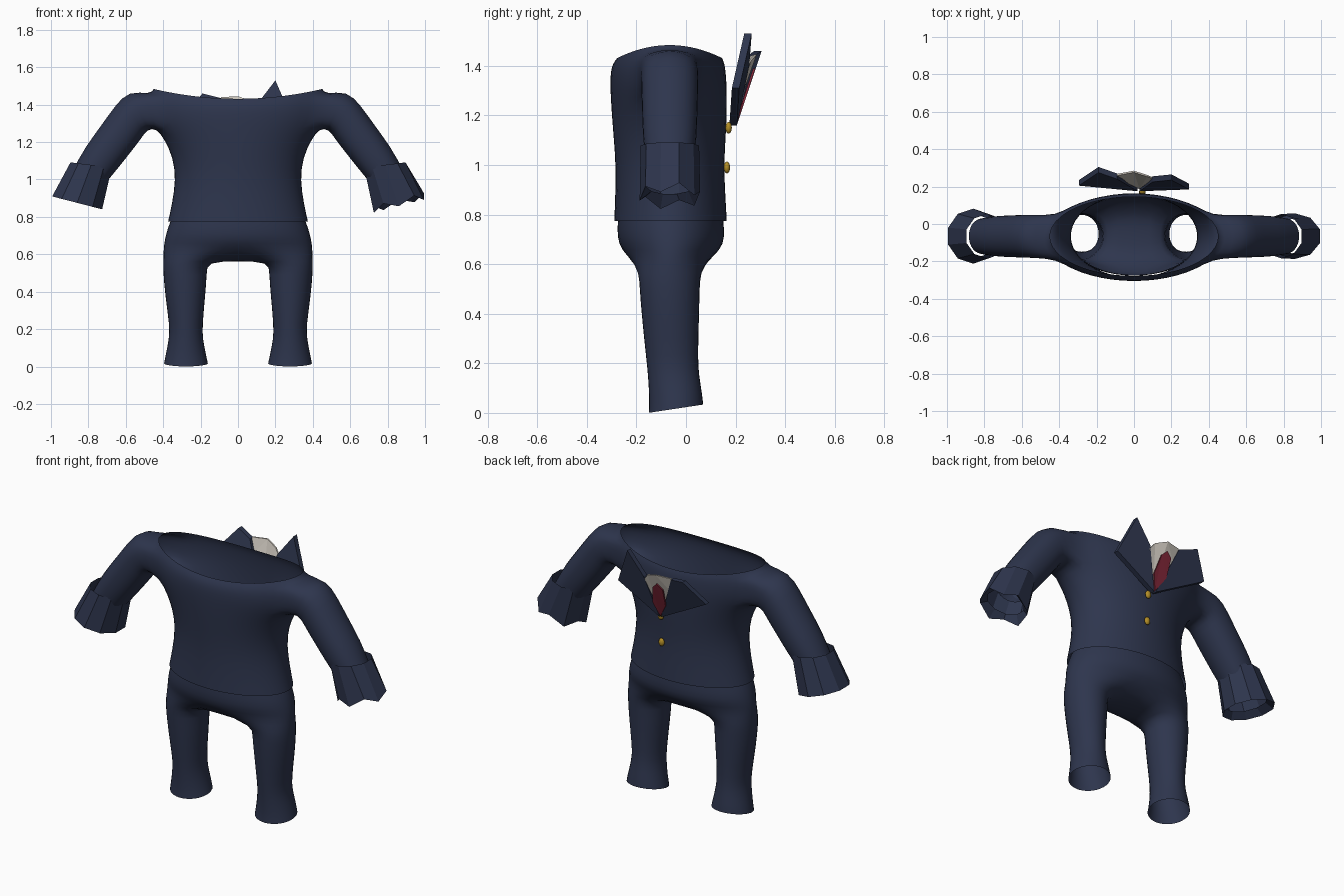
import bpy, bmesh, math
from mathutils import Vector

if "Cube" in bpy.data.objects:
    bpy.data.objects.remove(bpy.data.objects["Cube"])


def material(name, rgb):
    m = bpy.data.materials.new(name)
    m.diffuse_color = (*rgb, 1)
    m.use_nodes = True
    m.node_tree.nodes["Principled BSDF"].inputs["Base Color"].default_value = m.diffuse_color
    return m


NAVY = material("navy cloth", (0.027, 0.036, 0.075))
WHITE = material("shirt white", (0.62, 0.58, 0.52))
RED = material("tie red", (0.22, 0.02, 0.04))
GOLD = material("button gold", (0.45, 0.27, 0.02))
N = 24      # segments round the body
CY = -0.065  # depth of the arm and leg centre lines


def finish(bm, name, mat, smooth=True, subsurf=0):
    bmesh.ops.recalc_face_normals(bm, faces=bm.faces)
    me = bpy.data.meshes.new(name)
    bm.to_mesh(me)
    bm.free()
    ob = bpy.data.objects.new(name, me)
    bpy.context.collection.objects.link(ob)
    me.materials.append(mat)
    for p in me.polygons:
        p.use_smooth = smooth
    if subsurf:
        mod = ob.modifiers.new("smooth", "SUBSURF")
        mod.levels = mod.render_levels = subsurf
    return ob


def body_ring(bm, z, hx, y0, y1, lift=0):
    # ellipse starting at the -y side, lifted at the shoulders
    out = []
    for i in range(N):
        a = math.tau * i / N - math.pi / 2
        out.append(bm.verts.new((hx * math.cos(a),
                                 (y0 + y1) / 2 + (y1 - y0) / 2 * math.sin(a),
                                 z + lift * math.cos(a) ** 2)))
    return out


def bridge(bm, a, b):
    n = len(a)
    return [bm.faces.new((a[i], a[(i + 1) % n], b[(i + 1) % n], b[i])) for i in range(n)]


def section(bm, c, n, half, hy, angles, s):
    # sleeve cross-section: c and n are (x, z) pairs
    n = Vector(n).normalized()
    return [bm.verts.new((s * (c[0] + half * n[0] * math.sin(a)),
                          CY + hy * math.cos(a),
                          c[1] + half * n[1] * math.sin(a))) for a in angles]


# Jacket: body shell with sleeves grown out of the armholes
bm = bmesh.new()
rings = [body_ring(bm, *r) for r in (
    (0.775, 0.378, -0.292, 0.167), (0.86, 0.358, -0.288, 0.162),
    (1.00, 0.335, -0.285, 0.155), (1.12, 0.352, -0.295, 0.163),
    (1.21, 0.395, -0.302, 0.167), (1.275, 0.44, -0.306, 0.167),
    (1.33, 0.475, -0.308, 0.166, 0.005), (1.38, 0.485, -0.306, 0.162, 0.02),
    (1.41, 0.475, -0.296, 0.157, 0.045), (1.43, 0.455, -0.28, 0.148, 0.055))]
for a, b in zip(rings, rings[1:]):
    bridge(bm, a, b)
for s in (1, -1):
    mid = N // 4 if s == 1 else 3 * N // 4
    lo, hi, cols = 5, 8, range(mid - 2, mid + 3)
    loop = ([rings[lo][i] for i in cols]
            + [rings[r][mid + 2] for r in range(lo + 1, hi)]
            + [rings[hi][i] for i in reversed(cols)]
            + [rings[r][mid - 2] for r in range(hi - 1, lo, -1)])
    hole = [f for f in bm.faces if all(v in loop or v in
            [rings[r][i] for r in (lo + 1, lo + 2) for i in cols] for v in f.verts)]
    bmesh.ops.delete(bm, geom=hole, context='FACES')
    inner = [v for v in bm.verts if not v.link_faces]
    bmesh.ops.delete(bm, geom=inner, context='VERTS')
    angles = [math.atan2(v.co.z - 1.365, v.co.y - CY) for v in loop]
    prev = loop
    for c, n, half, hy in (((0.535, 1.372), (0.42, 0.9), 0.122, 0.12),
                           ((0.585, 1.31), (0.65, 0.76), 0.118, 0.119),
                           ((0.65, 1.22), (0.77, 0.64), 0.112, 0.116),
                           ((0.735, 1.11), (0.8, 0.6), 0.11, 0.113),
                           ((0.80, 1.01), (0.9, 0.43), 0.098, 0.1)):
        cur = section(bm, c, n, half, hy, angles, s)
        bridge(bm, prev, cur)
        prev = cur
finish(bm, "jacket", NAVY, subsurf=1)

# Cuffs: flat-sided flared tubes, one with a ragged hem
for s, name, hy, jag in ((1, "right_cuff", 0.122, 0.018), (-1, "left_cuff", 0.147, 0.0)):
    bm = bmesh.new()
    k = 10
    angles = [math.tau * i / k for i in range(k)]
    top = section(bm, (0.785, 1.078), (0.99, 0.12), 0.117, 0.118, angles, s)
    hem = section(bm, (0.86, 0.875), (0.97, 0.25), 0.145, hy, angles, s)
    lining = section(bm, (0.845, 0.91), (0.97, 0.25), 0.11, hy - 0.03, angles, s)
    for i, v in enumerate(hem):
        v.co.z += jag * (-1) ** i
    bridge(bm, top, hem)
    bridge(bm, hem, lining)
    finish(bm, name, NAVY, smooth=False)

# Trousers: hips splitting into two open legs along a crotch seam
bm = bmesh.new()
hips = [body_ring(bm, *r) for r in ((0.80, 0.355, -0.275, 0.15),
                                    (0.74, 0.38, -0.28, 0.157),
                                    (0.68, 0.395, -0.275, 0.155),
                                    (0.635, 0.402, -0.243, 0.118))]
for a, b in zip(hips, hips[1:]):
    bridge(bm, a, b)
seam = [bm.verts.new((0, y, z)) for y, z in ((0.07, 0.57), (CY, 0.56), (-0.19, 0.57))]
for s in (1, -1):
    prev = [hips[-1][(s * i) % N] for i in range(N // 2 + 1)] + seam
    for z, x0, x1, y0, y1, slant in (
            (0.56, 0.165, 0.402, -0.192, 0.06, 0), (0.50, 0.163, 0.402, -0.19, 0.058, 0),
            (0.38, 0.173, 0.392, -0.18, 0.055, 0), (0.22, 0.188, 0.368, -0.163, 0.05, 0),
            (0.15, 0.187, 0.37, -0.155, 0.055, 0), (0.06, 0.168, 0.39, -0.15, 0.068, 0.015),
            (0.017, 0.158, 0.398, -0.153, 0.072, 0.017)):
        cur = []
        for i in range(16):
            a = math.radians(-135 + 22.5 * i)
            cur.append(bm.verts.new((s * ((x0 + x1) / 2 + (x1 - x0) / 2 * math.cos(a)),
                                     (y0 + y1) / 2 + (y1 - y0) / 2 * math.sin(a),
                                     z + slant * math.sin(a))))
        bridge(bm, prev, cur)
        prev = cur
finish(bm, "trousers", NAVY, subsurf=1)


def plate(name, pts, mat, depth):
    # polygon given a thickness towards the chest
    bm = bmesh.new()
    front = [bm.verts.new(p) for p in pts]
    back = [bm.verts.new((x, y - depth, z)) for x, y, z in pts]
    bm.faces.new(front)
    bm.faces.new(back[::-1])
    bridge(bm, front, back)
    bmesh.ops.triangulate(bm, faces=[f for f in bm.faces if len(f.verts) > 4])
    return finish(bm, name, mat, smooth=False)


# Lapels, shirt front and tie
plate("right_lapel", [(0.03, 0.205, 1.16), (0.295, 0.215, 1.31),
                      (0.20, 0.265, 1.53), (0.10, 0.255, 1.40)], NAVY, 0.03)
plate("left_lapel", [(0.02, 0.205, 1.16), (-0.295, 0.235, 1.33),
                     (-0.19, 0.305, 1.46), (-0.09, 0.27, 1.435)], NAVY, 0.03)
plate("shirt_front", [(0.03, 0.195, 1.19), (0.10, 0.25, 1.38), (0.07, 0.262, 1.42),
                      (0.0, 0.285, 1.445), (-0.09, 0.268, 1.44), (-0.07, 0.245, 1.35)],
      WHITE, 0.009)
plate("tie", [(0.025, 0.205, 1.165), (0.055, 0.235, 1.25), (0.03, 0.27, 1.36),
              (0.0, 0.28, 1.39), (-0.035, 0.27, 1.36), (-0.03, 0.235, 1.25)], RED, 0.009)

# Buttons
for i, (y, z) in enumerate(((0.172, 1.15), (0.165, 0.99))):
    bm = bmesh.new()
    bmesh.ops.create_uvsphere(bm, u_segments=10, v_segments=6, radius=1)
    for v in bm.verts:
        v.co = Vector((0.045 + v.co.x * 0.018, y + v.co.y * 0.013, z + v.co.z * 0.024))
    finish(bm, f"button_{i + 1}", GOLD)
